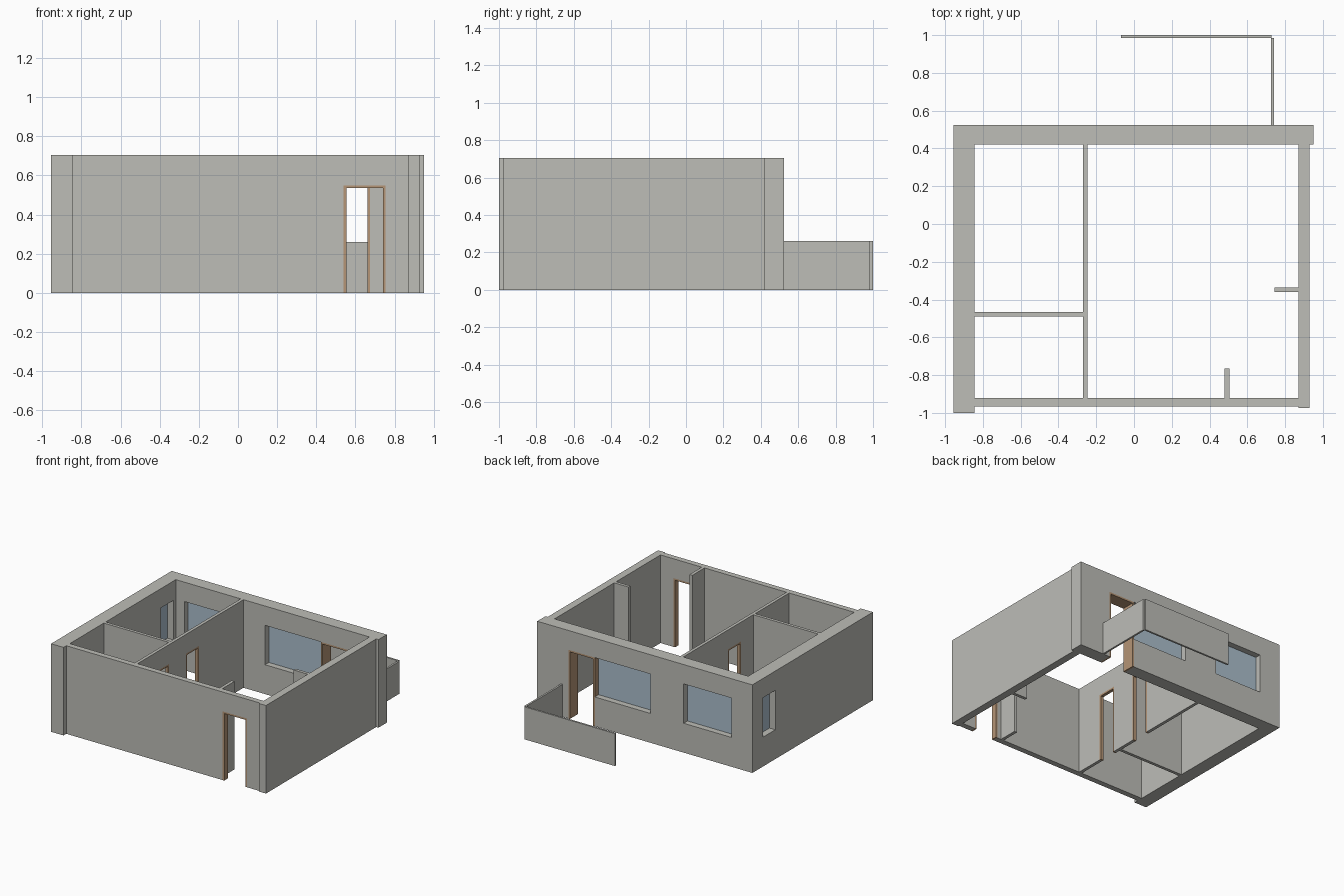
import bpy
import bmesh
from mathutils import Vector

cube = bpy.data.objects.get("Cube")
if cube:
    bpy.data.objects.remove(cube, do_unlink=True)


def material(name, rgb):
    mat = bpy.data.materials.new(name)
    mat.use_nodes = True
    color = (*rgb, 1)
    mat.diffuse_color = color
    mat.node_tree.nodes["Principled BSDF"].inputs["Base Color"].default_value = color
    return mat


PLASTER = material("grey plaster", (0.51, 0.51, 0.475))
WOOD = material("brown wood", (0.46, 0.30, 0.18))
GLASS = material("blue glass", (0.41, 0.52, 0.61))

WALL_TOP = 0.705
SILL, HEAD = 0.235, 0.55      # window bottom, top of every opening
FRAME = 0.014                 # door frame thickness
RAIL = 0.26                   # balcony height


def panel(name, axis, span, depth, top=WALL_TOP, holes=(), bottom=0, mat=PLASTER):
    """Slab running along an axis, with rectangular holes (start, end, low, high)."""
    us = sorted({*span, *(h[i] for h in holes for i in (0, 1))})
    zs = sorted({bottom, top, *(h[i] for h in holes for i in (2, 3))})
    bm = bmesh.new()
    near, far = depth

    def point(u, z):
        return (u, near, z) if axis == "x" else (near, u, z)

    # Elevation grid without the cells that fall in an opening
    verts = {(u, z): bm.verts.new(point(u, z)) for u in us for z in zs}
    for u0, u1 in zip(us, us[1:]):
        for z0, z1 in zip(zs, zs[1:]):
            u, z = (u0 + u1) / 2, (z0 + z1) / 2
            if not any(a < u < b and lo < z < hi for a, b, lo, hi in holes):
                bm.faces.new([verts[k] for k in ((u0, z0), (u1, z0), (u1, z1), (u0, z1))])
    bmesh.ops.delete(bm, geom=[v for v in bm.verts if not v.link_faces], context="VERTS")

    # Extrude to the wall thickness
    ext = bmesh.ops.extrude_face_region(bm, geom=bm.faces[:])["geom"]
    shift = Vector((0, far - near, 0) if axis == "x" else (far - near, 0, 0))
    bmesh.ops.translate(bm, vec=shift, verts=[e for e in ext if isinstance(e, bmesh.types.BMVert)])
    bmesh.ops.recalc_face_normals(bm, faces=bm.faces[:])

    mesh = bpy.data.meshes.new(name)
    bm.to_mesh(mesh)
    bm.free()
    mesh.materials.append(mat)
    obj = bpy.data.objects.new(name, mesh)
    bpy.context.collection.objects.link(obj)
    return obj


def door(a, b):
    return (a, b, 0, HEAD)


def window(a, b):
    return (a, b, SILL, HEAD)


def door_frame(name, axis, span, depth):
    a, b = span
    panel(name, axis, span, depth, HEAD, [(a + FRAME, b - FRAME, 0, HEAD - FRAME)], mat=WOOD)


def pane(name, axis, span, depth):
    mid = sum(depth) / 2
    panel(name, axis, span, (mid - 0.004, mid + 0.004), HEAD, bottom=SILL, mat=GLASS)


# Wall thickness ranges and opening spans
BACK, FRONT = (0.42, 0.525), (-0.965, -0.92)
RIGHT, LEFT = (-0.955, -0.845), (0.87, 0.93)
INNER = (-0.27, -0.245)
front_door, balcony_door = (0.54, 0.755), (0.44, 0.675)
room_door, bath_door = (-0.31, -0.145), (-0.685, -0.52)
large_window, small_window, side_window = (-0.055, 0.44), (-0.77, -0.347), (0.235, 0.388)

# Outer walls
panel("back_wall", "x", (RIGHT[1], 0.95), BACK,
      holes=[window(*small_window), window(*large_window), door(*balcony_door)])
panel("front_wall", "x", (RIGHT[1], LEFT[0]), FRONT, holes=[door(*front_door)])
panel("right_wall", "y", (-1, BACK[1]), RIGHT, holes=[window(*side_window)])
panel("left_wall", "y", (-0.975, BACK[0]), LEFT)

# Partitions and short stub walls
panel("long_partition", "y", (FRONT[1], BACK[0]), INNER, holes=[door(*room_door), door(*bath_door)])
panel("cross_partition", "x", (RIGHT[1], INNER[0]), (-0.49, -0.465))
panel("side_stub_wall", "x", (0.745, LEFT[0]), (-0.36, -0.335))
panel("entry_stub_wall", "y", (FRONT[1], -0.765), (0.48, 0.505))

# Balcony parapet
panel("balcony_back", "x", (-0.07, 0.728), (0.985, 1), RAIL)
panel("balcony_side", "y", (BACK[1], 0.985), (0.725, 0.74), RAIL)

# Door frames
door_frame("front_door_frame", "x", front_door, FRONT)
door_frame("balcony_door_frame", "x", balcony_door, BACK)
door_frame("room_door_frame", "y", room_door, INNER)
door_frame("bath_door_frame", "y", bath_door, INNER)

# Window panes
pane("large_window_pane", "x", large_window, BACK)
pane("small_window_pane", "x", small_window, BACK)
pane("side_window_pane", "y", side_window, RIGHT)
